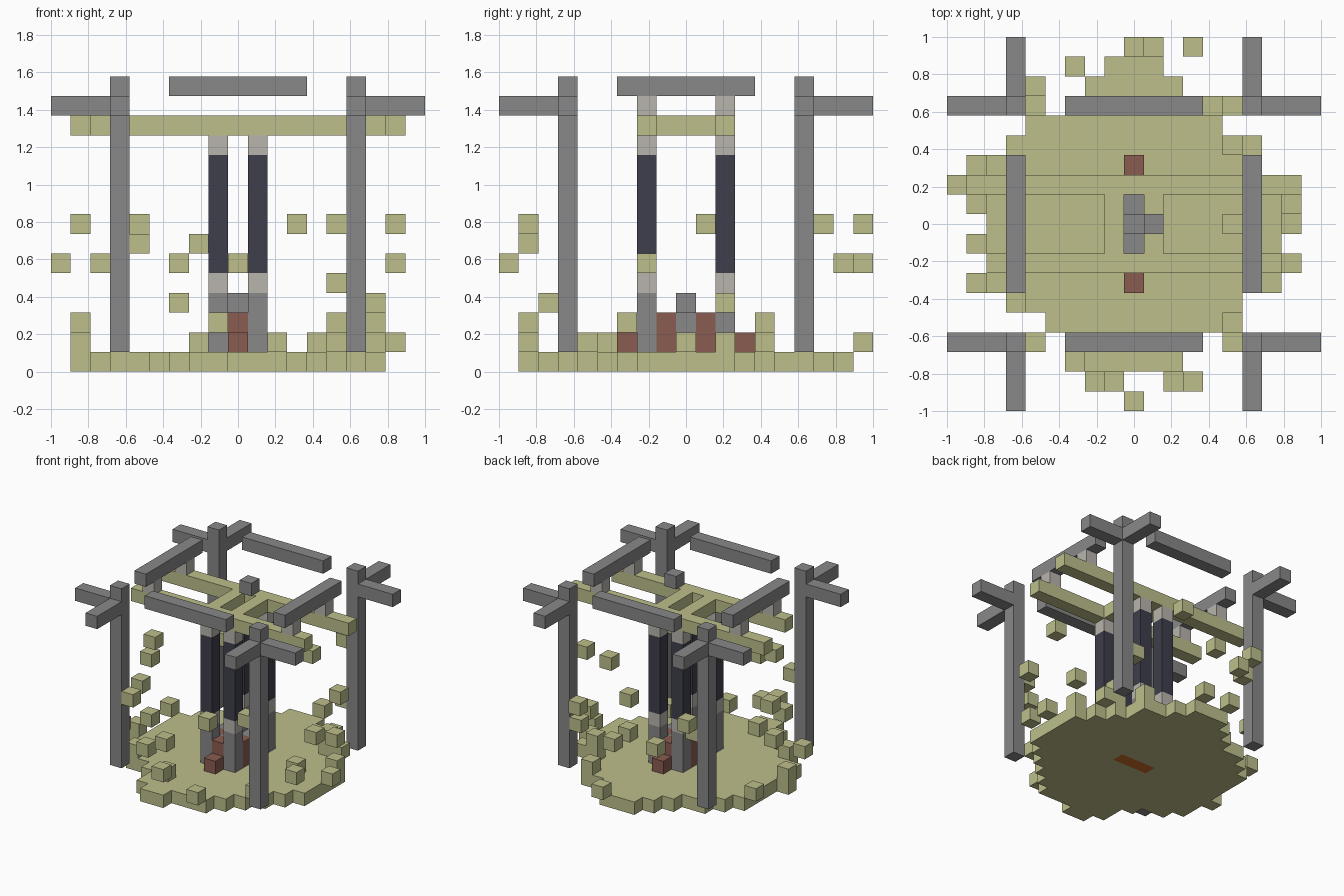
import bpy
import bmesh
from mathutils import Vector

UNIT = 2 / 19  # edge length of one block

default = bpy.data.objects.get("Cube")
if default:
    bpy.data.objects.remove(default, do_unlink=True)


def to_linear(value):
    value /= 255
    return value / 12.92 if value <= 0.04045 else ((value + 0.055) / 1.055) ** 2.4


def make_material(name, red, green, blue):
    color = (to_linear(red), to_linear(green), to_linear(blue), 1)
    mat = bpy.data.materials.new(name)
    mat.use_nodes = True
    mat.diffuse_color = color
    shader = next(n for n in mat.node_tree.nodes if n.type == "BSDF_PRINCIPLED")
    shader.inputs["Base Color"].default_value = color
    shader.inputs["Roughness"].default_value = 0.9
    return mat


SAND = make_material("pale sandstone", 189, 191, 139)
STONE = make_material("grey stone", 136, 136, 136)
BRICK = make_material("red brick", 138, 92, 80)
DARK = make_material("dark slate", 62, 62, 76)
LIGHT = make_material("light stone", 185, 181, 174)
EMBER = make_material("orange ember", 205, 112, 40)


def build(name, material, boxes):
    """Each box is a pair of inclusive block cells: lowest and highest corner."""
    bm = bmesh.new()
    for low, high in boxes:
        low = Vector(low)
        size = Vector(high) - low + Vector((1, 1, 1))
        corner = low - Vector((0.5, 0.5, 0))
        verts = bmesh.ops.create_cube(bm, size=1)["verts"]
        for v in verts:
            spot = v.co + Vector((0.5, 0.5, 0.5))
            v.co = (corner + spot * size) * UNIT
    mesh = bpy.data.meshes.new(name)
    bm.to_mesh(mesh)
    bm.free()
    mesh.materials.append(material)
    obj = bpy.data.objects.new(name, mesh)
    bpy.context.collection.objects.link(obj)
    return obj


def box(a, b):
    """Order two opposite cells into lowest and highest corners."""
    return tuple(map(min, a, b)), tuple(map(max, a, b))


def cell(x, y, z):
    return (x, y, z), (x, y, z)


SIDES = (-1, 1)
CORNERS = [(sx, sy) for sx in SIDES for sy in SIDES]

# Ragged round floor: x range of each row, from front to back
floor_rows = [(-2, -1), (-3, 2), (-3, 3), (-4, 4), (-6, 5), (-7, 6), (-7, 7), (-8, 7),
              (-7, 7), (-7, 7), (-7, 7), (-7, 6), (-6, 5), (-5, 4), (-3, 4), (-2, 2), (-1, 1)]
floor = []
for y, (left, right) in enumerate(floor_rows, -8):
    if y == 0:
        floor += [((left, y, 0), (-2, y, 0)), ((2, y, 0), (right, y, 0))]
    else:
        floor.append(((left, y, 0), (right, y, 0)))
build("floor_disc", SAND, floor)
build("ember_bed", EMBER, [((-1, 0, 0), (1, 0, 0))])

# Corner posts with two outward arms each
for sx, sy in CORNERS:
    name = ("back_" if sy > 0 else "front_") + ("left" if sx > 0 else "right")
    build(name + "_post", STONE, [((6 * sx, 6 * sy, 1), (6 * sx, 6 * sy, 14))])
    build(name + "_arms", STONE, [
        box((7 * sx, 6 * sy, 13), (9 * sx, 6 * sy, 13)),
        box((6 * sx, 7 * sy, 13), (6 * sx, 9 * sy, 13))])

# Top beams between the posts
for s in SIDES:
    build("back_beam" if s > 0 else "front_beam", STONE,
          [((-3, 6 * s, 14), (3, 6 * s, 14))])
    build("left_beam" if s > 0 else "right_beam", STONE,
          [((6 * s, -3, 14), (6 * s, 3, 14))])
build("beam_supports", LIGHT, [cell(6 * sx, 2 * sy, 13) for sx, sy in CORNERS])
build("floating_cap", STONE, [cell(1, 0, 14)])

# Roof planks and the two short ties between them
build("roof_planks", SAND, [((-7, -2, 12), (7, -2, 12)), ((-8, 2, 12), (8, 2, 12))])
build("roof_ties", SAND, [((s, -1, 12), (s, 1, 12)) for s in SIDES])

# Four banded columns
for part, material, low, high in (("bases", STONE, 1, 3), ("lower_bands", LIGHT, 4, 4),
                                  ("shafts", DARK, 5, 10), ("upper_bands", LIGHT, 11, 11)):
    build("column_" + part, material,
          [((sx, 2 * sy, low), (sx, 2 * sy, high)) for sx, sy in CORNERS])

# Hearth between the columns
build("hearth_core", STONE, [((0, -1, 1), (0, 1, 2)), cell(0, 0, 3)]
      + [((s, 0, 1), (s, 0, 2)) for s in SIDES])
build("hearth_bricks", BRICK, [((sx, sy, 1), (sx, sy, 2)) for sx, sy in CORNERS]
      + [((0, 2 * s, 1), (0, 2 * s, 2)) for s in SIDES])
build("hearth_steps", BRICK, [cell(0, 3 * s, 1) for s in SIDES])

# Loose blocks around the rim, grouped by layer
loose_blocks = {
    1: [(2, -8), (-2, -6), (5, -5), (-6, -4), (-8, -1), (5, 0), (8, 0), (7, 2),
        (-8, 3), (5, 4), (6, 4), (4, 6), (1, 9)],
    2: [(-1, -8), (-8, -3), (7, -3), (5, 4)],
    3: [(-3, -7), (7, 2)],
    4: [(5, 6)],
    5: [(0, -9), (8, -2), (-7, -2), (-9, 2), (-3, 8), (0, 9)],
    6: [(-2, -8), (-5, -6), (-5, 6)],
    7: [(3, -8), (5, -6), (-8, 1), (8, 1), (-5, 7), (3, 9)],
}
for layer, spots in loose_blocks.items():
    build(f"loose_blocks_layer_{layer}", SAND, [cell(x, y, layer) for x, y in spots])
